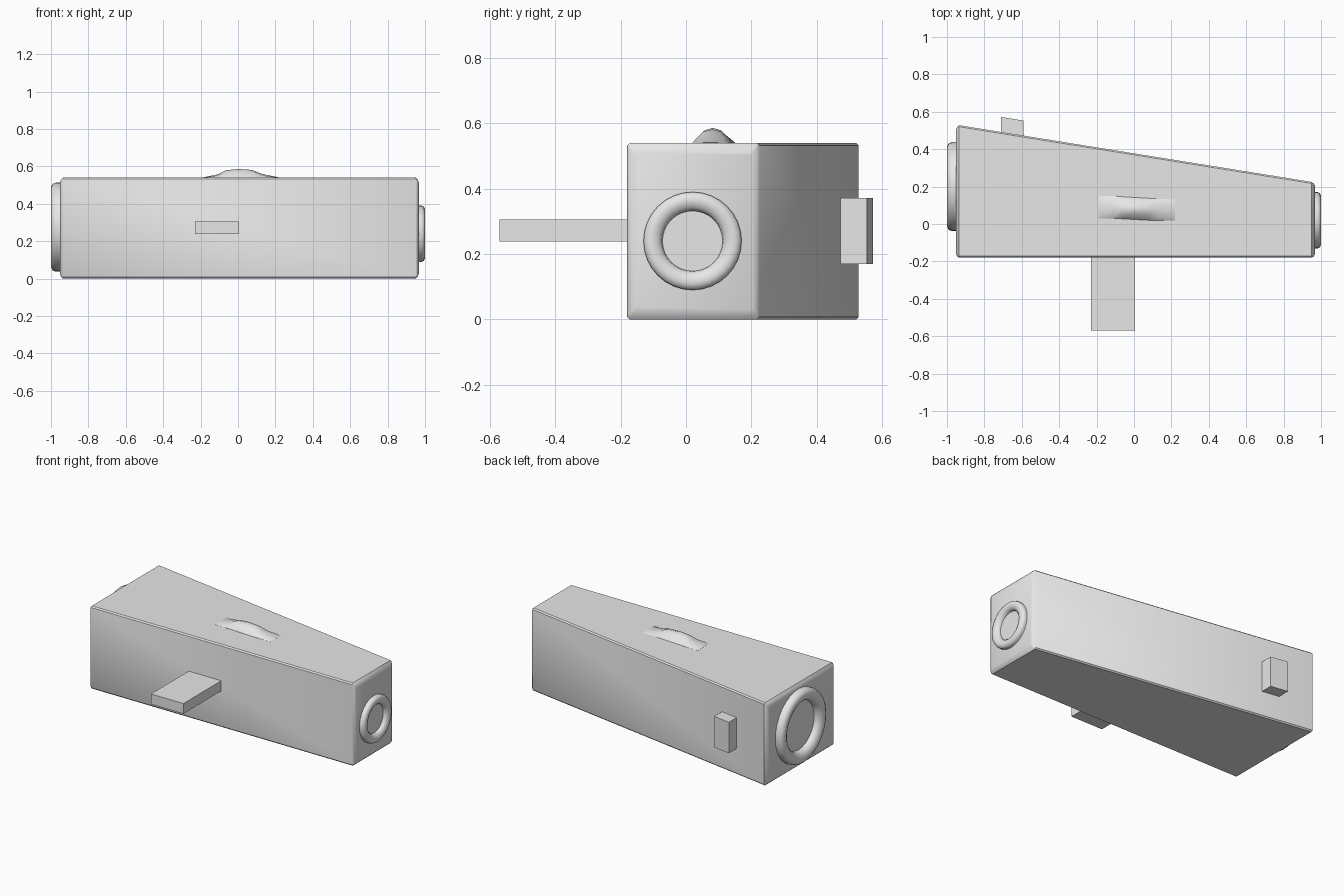
import bpy, bmesh, math

if "Cube" in bpy.data.objects:
    bpy.data.objects.remove(bpy.data.objects["Cube"])

grey = bpy.data.materials.new("light grey")
grey.diffuse_color = (0.8, 0.8, 0.8, 1)
grey.use_nodes = True
grey.node_tree.nodes["Principled BSDF"].inputs["Base Color"].default_value = grey.diffuse_color


def finish(name, bm, smooth=None):
    bmesh.ops.recalc_face_normals(bm, faces=bm.faces[:])
    mesh = bpy.data.meshes.new(name)
    bm.to_mesh(mesh)
    bm.free()
    mesh.materials.append(grey)
    obj = bpy.data.objects.new(name, mesh)
    bpy.context.collection.objects.link(obj)
    if smooth:
        bpy.ops.object.select_all(action='DESELECT')
        obj.select_set(True)
        bpy.context.view_layer.objects.active = obj
        bpy.ops.object.shade_smooth_by_angle(angle=math.radians(smooth))
    return obj


def loft(name, sections, smooth):
    """Skin closed cross-sections and cap both ends."""
    bm = bmesh.new()
    rings = [[bm.verts.new(p) for p in s] for s in sections]
    n = len(rings[0])
    for a, b in zip(rings, rings[1:]):
        for i in range(n):
            j = (i + 1) % n
            bm.faces.new((a[i], a[j], b[j], b[i]))
    bm.faces.new(rings[0])
    bm.faces.new(rings[-1])
    return finish(name, bm, smooth)


def prism(name, outline, z0, z1):
    return loft(name, [[(x, y, z) for x, y in outline] for z in (z0, z1)], None)


def end_ring(name, x, side, y, z, outer, inner, height):
    """Rounded collar around a flat disc, turned about the x axis."""
    w = outer - inner
    profile = [(outer, -0.01), (outer, 0.45 * height), (outer - 0.08 * w, 0.8 * height),
               (outer - 0.3 * w, height), (outer - 0.55 * w, height),
               (outer - 0.8 * w, 0.8 * height), (inner + 0.04 * w, 0.5 * height),
               (inner, 0.003)]
    n = 32
    sections = [[(x + side * h,
                  y + r * math.cos(2 * math.pi * k / n),
                  z + r * math.sin(2 * math.pi * k / n)) for k in range(n)]
                for r, h in profile]
    return loft(name, sections, 50)


# Tapered body: one straight side, one slanted side, softened edges
def body_section(x, y0, y1, z0, z1, c=0.008):
    return [(x, y0 + c, z0), (x, y1 - c, z0), (x, y1, z0 + c), (x, y1, z1 - c),
            (x, y1 - c, z1), (x, y0 + c, z1), (x, y0, z1 - c), (x, y0, z0 + c)]


loft("body", [
    body_section(-0.952, -0.155, 0.50, 0.028, 0.512),
    body_section(-0.946, -0.172, 0.518, 0.01, 0.53),
    body_section(-0.935, -0.18, 0.528, 0.0, 0.54),
    body_section(0.95, -0.18, 0.225, 0.0, 0.54),
    body_section(0.96, -0.175, 0.217, 0.01, 0.53),
    body_section(0.968, -0.158, 0.205, 0.03, 0.51),
], 40)

# Collars on the two ends
end_ring("large_end_ring", -0.952, -1, 0.20, 0.275, 0.238, 0.158, 0.048)
end_ring("small_end_ring", 0.968, 1, 0.02, 0.24, 0.15, 0.092, 0.032)

# Flat tab sticking out of the front, short tab on the slanted back
prism("front_tab", [(-0.23, -0.57), (0.005, -0.57), (0.005, -0.17), (-0.23, -0.17)], 0.238, 0.305)
prism("back_tab", [(-0.71, 0.46), (-0.592, 0.44), (-0.592, 0.553), (-0.71, 0.572)], 0.17, 0.372)

# Arched ridge on top: (x, base y range, crest y range, shoulder z, crest z)
ridge = [(-0.19, 0.03, 0.15, 0.045, 0.14, 0.540, 0.541),
         (-0.11, 0.03, 0.15, 0.042, 0.138, 0.551, 0.557),
         (-0.065, 0.028, 0.146, 0.054, 0.112, 0.572, 0.579),
         (0.0, 0.024, 0.142, 0.056, 0.108, 0.578, 0.586),
         (0.075, 0.02, 0.138, 0.052, 0.107, 0.574, 0.581),
         (0.13, 0.02, 0.135, 0.03, 0.118, 0.552, 0.559),
         (0.22, 0.02, 0.13, 0.03, 0.12, 0.540, 0.541)]
loft("top_ridge", [[(x, b0, 0.535), (x, b0, 0.5405), (x, c0, zs), (x, (c0 + c1) / 2, zc),
                    (x, c1, zs), (x, b1, 0.5405), (x, b1, 0.535)]
                   for x, b0, b1, c0, c1, zs, zc in ridge], 40)
